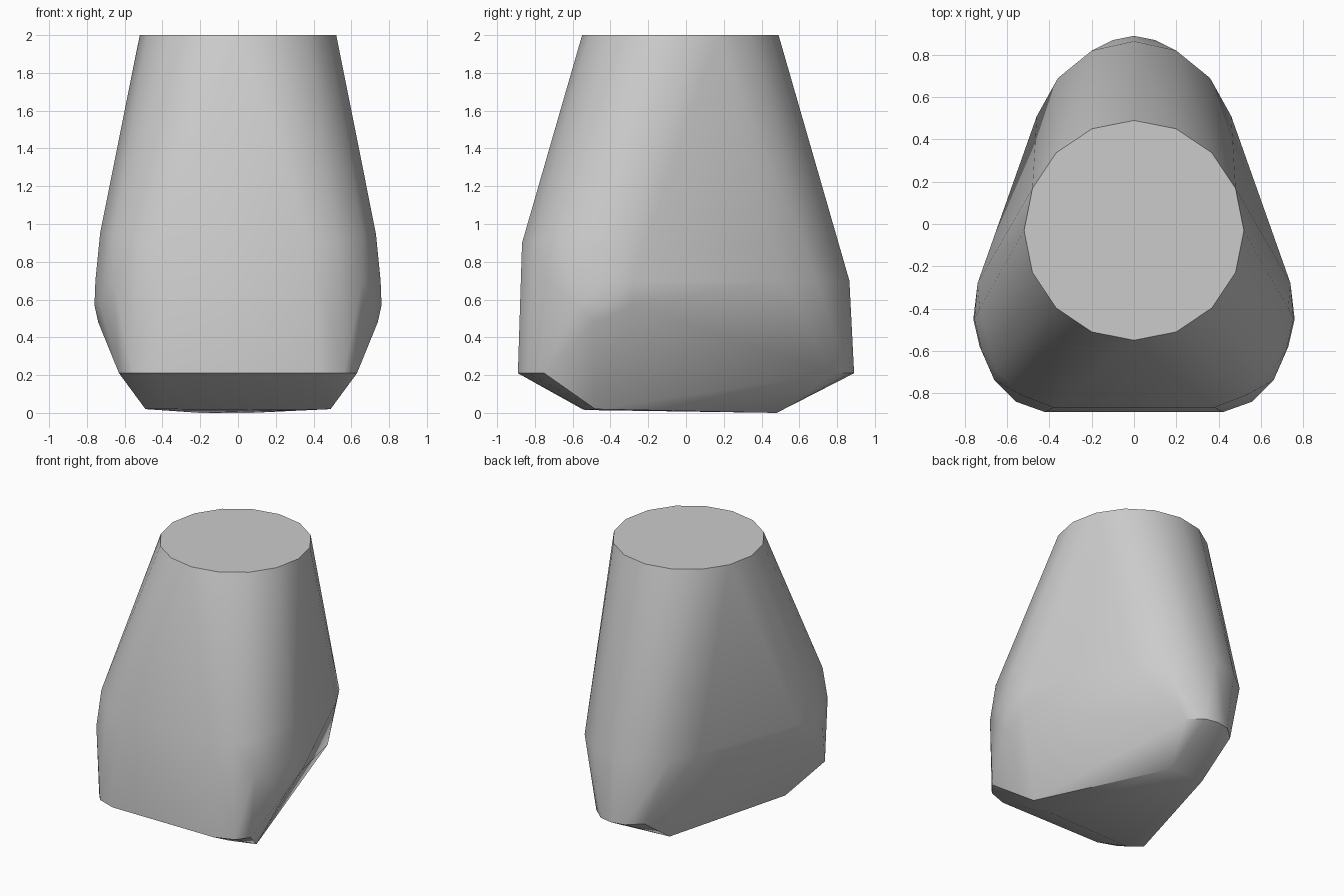
import bpy
import bmesh
from math import cos, sin, pi, radians

default = bpy.data.objects.get("Cube")
if default:
    bpy.data.objects.remove(default, do_unlink=True)

# Plain grey stone
grey = bpy.data.materials.new("plain_grey")
grey.use_nodes = True
grey.diffuse_color = (0.6, 0.6, 0.6, 1)
grey.node_tree.nodes["Principled BSDF"].inputs["Base Color"].default_value = (0.6, 0.6, 0.6, 1)

points = []


def mirrored(z, outline):
    """Half outline at one height, repeated on both sides."""
    for x, y in outline:
        points.append((x, y, z))
        if x:
            points.append((-x, y, z))


# Round flat top
for i in range(16):
    a = 2 * pi * i / 16
    points.append((0.52 * cos(a), -0.03 + 0.52 * sin(a), 2))

# Shoulders and front bulge
mirrored(0.95, [(0.73, -0.4), (0.66, -0.68)])
mirrored(0.9, [(0.38, -0.868), (0.53, -0.81)])
# Widest part of the body, with the rounded back
mirrored(0.7, [(0.755, -0.45), (0.74, -0.28), (0.72, -0.6), (0.66, -0.74),
               (0, 0.865), (0.2, 0.82), (0.36, 0.69), (0.46, 0.51)])
mirrored(0.57, [(0.76, -0.45), (0.735, -0.29), (0.73, -0.58)])
mirrored(0.48, [(0.74, -0.48)])
# Lower rim: wide front edge and narrow back nose
mirrored(0.21, [(0.42, -0.89), (0.56, -0.84), (0.63, -0.75),
                (0, 0.89), (0.1, 0.87), (0.2, 0.78)])
# Small tilted underside
mirrored(0.02, [(0.49, -0.48)])
points += [(-0.4, -0.55, 0.02), (0.3, -0.53, 0.015),
           (-0.2, 0.48, 0), (0.07, 0.48, 0)]

# Wrap the outlines in one convex skin
bm = bmesh.new()
for p in points:
    bm.verts.new(p)
result = bmesh.ops.convex_hull(bm, input=bm.verts)
loose = {g for g in result["geom_interior"] + result["geom_unused"]
         if isinstance(g, bmesh.types.BMVert)}
bmesh.ops.delete(bm, geom=list(loose), context="VERTS")
bmesh.ops.dissolve_limit(bm, angle_limit=radians(1), verts=bm.verts, edges=bm.edges)
bmesh.ops.recalc_face_normals(bm, faces=bm.faces)

mesh = bpy.data.meshes.new("stone_body")
bm.to_mesh(mesh)
bm.free()
mesh.materials.append(grey)
body = bpy.data.objects.new("stone_body", mesh)
bpy.context.collection.objects.link(body)

# Soft sides with crisp rims
bpy.ops.object.select_all(action="DESELECT")
body.select_set(True)
bpy.context.view_layer.objects.active = body
bpy.ops.object.shade_smooth_by_angle(angle=radians(32))
